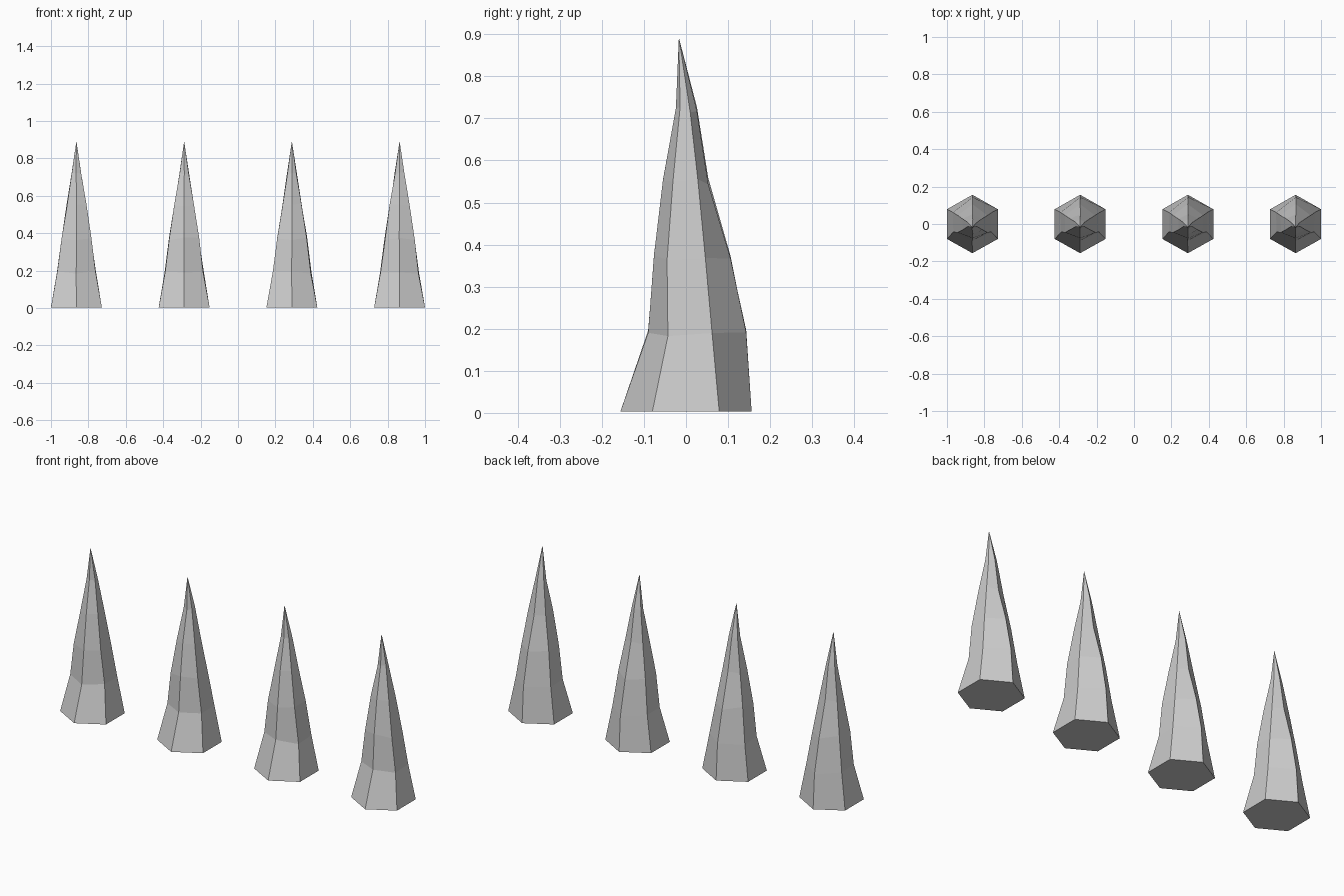
import bpy, bmesh, random

cube = bpy.data.objects.get("Cube")
if cube:
    bpy.data.objects.remove(cube)

stone = bpy.data.materials.new("grey stone")
stone.use_nodes = True
GREY = (0.6, 0.6, 0.6, 1)
stone.diffuse_color = GREY
stone.node_tree.nodes["Principled BSDF"].inputs["Base Color"].default_value = GREY

# Each ring: height, half width, then y of front, side front, side back, back corners
RINGS = [
    (0.003, 0.136, -0.156, -0.080, 0.079, 0.156),
    (0.190, 0.103, -0.090, -0.043, 0.062, 0.143),
    (0.370, 0.080, -0.076, -0.045, 0.046, 0.106),
    (0.550, 0.052, -0.055, -0.031, 0.028, 0.053),
    (0.720, 0.026, -0.024, -0.014, 0.010, 0.026),
]
TIP = (0, -0.017, 0.892)


def make_spike(name, x, rng):
    bm = bmesh.new()
    loops = []
    for level, (z, w, front, side_front, side_back, back) in enumerate(RINGS):
        corners = [(0, front), (w, side_front), (w, side_back),
                   (0, back), (-w, side_back), (-w, side_front)]
        # slight chipped irregularity above the base
        amount = 0.002 if level else 0
        loops.append([bm.verts.new((px + rng.uniform(-amount, amount), py,
                                    z + 4 * rng.uniform(-amount, amount)))
                      for px, py in corners])
    bm.faces.new(loops[0][::-1])
    for low, high in zip(loops, loops[1:]):
        for i in range(6):
            j = (i + 1) % 6
            bm.faces.new((low[i], low[j], high[j], high[i]))
    tip = bm.verts.new(TIP)
    for i in range(6):
        bm.faces.new((loops[-1][i], loops[-1][(i + 1) % 6], tip))
    bmesh.ops.recalc_face_normals(bm, faces=bm.faces)
    mesh = bpy.data.meshes.new(name)
    bm.to_mesh(mesh)
    bm.free()
    mesh.materials.append(stone)
    spike = bpy.data.objects.new(name, mesh)
    spike.location.x = x
    bpy.context.collection.objects.link(spike)


# Row of four spikes
rng = random.Random(4)
for n in range(4):
    make_spike(f"spike_{n + 1}", (n - 1.5) * 0.576, rng)
